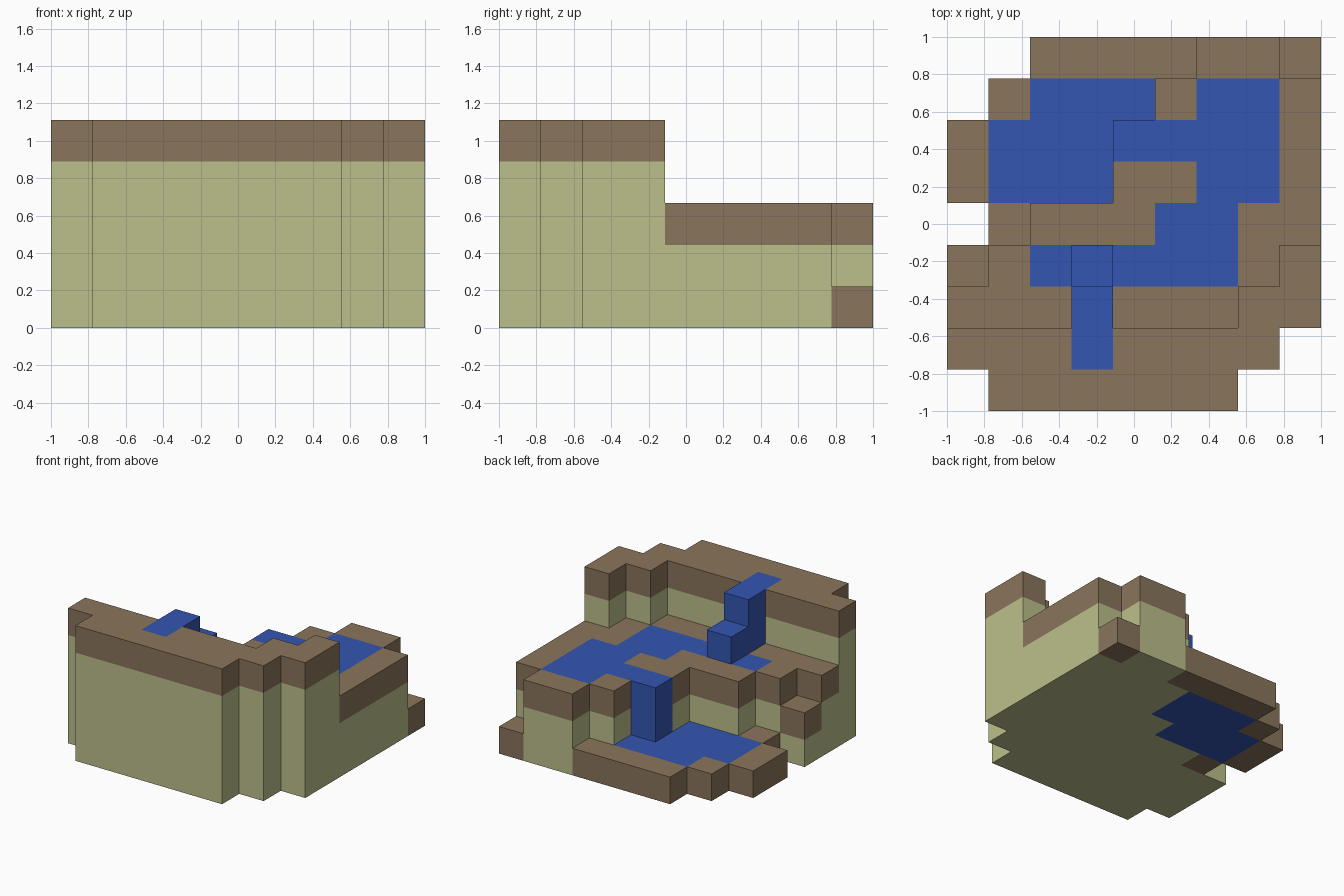
import bpy, bmesh
from math import radians
from mathutils import Vector

old = bpy.data.objects.get("Cube")
if old:
    bpy.data.objects.remove(old, do_unlink=True)

CELL = 2 / 9

# Plan of the terrain, back row first; one letter per square column
PLAN = [
    "..llllmml",
    ".lpppmssm",
    "lpppfsssm",
    "lpppmmssm",
    ".lmmmssmm",
    "kmscsssmh",
    "mmmtmmmhh",
    "hhhwhhhh.",
    ".hhhhhh..",
]

# Letter: layers of rock, total layers, covering part
KINDS = {
    "l": (0, 1, "soil"),    # low bank
    "k": (1, 2, "soil"),    # small ledge
    "m": (2, 3, "soil"),    # middle terrace
    "h": (4, 5, "soil"),    # high cliff
    "p": (0, 1, "water"),   # lower pool
    "s": (2, 3, "water"),   # stream on the terrace
    "f": (0, 3, "water"),   # lower waterfall
    "c": (2, 4, "water"),   # step of the upper waterfall
    "t": (2, 5, "water"),   # upper waterfall
    "w": (4, 5, "water"),   # spring on the cliff
}


def make_material(name, colour):
    mat = bpy.data.materials.new(name)
    mat.use_nodes = True
    mat.diffuse_color = (*colour, 1)
    mat.node_tree.nodes["Principled BSDF"].inputs["Base Color"].default_value = (*colour, 1)
    return mat


# Sort the blocks into rock, soil and water
blocks = {}
for j, row in enumerate(reversed(PLAN)):
    for i, letter in enumerate(row):
        if letter in KINDS:
            rock, total, cover = KINDS[letter]
            for k in range(total):
                blocks[i, j, k] = "rock" if k < rock else cover


def build_part(name, kind, mat):
    """Join the outer faces of all blocks of one kind into a mesh."""
    bm = bmesh.new()
    for cell, found in blocks.items():
        if found != kind:
            continue
        for axis in range(3):
            for side in (-1, 1):
                step = Vector((0, 0, 0))
                step[axis] = side
                if tuple(int(a + b) for a, b in zip(cell, step)) in blocks:
                    continue
                # Square on this side, wound outwards
                u, v = Vector((0, 0, 0)), Vector((0, 0, 0))
                u[(axis + 1) % 3] = 0.5
                v[(axis + 2) % 3] = 0.5 * side
                mid = Vector(cell) + Vector((0.5, 0.5, 0.5)) + step / 2
                ring = [mid - u - v, mid + u - v, mid + u + v, mid - u + v]
                bm.faces.new([bm.verts.new(p * CELL - Vector((1, 1, 0))) for p in ring])
    bmesh.ops.remove_doubles(bm, verts=bm.verts, dist=CELL / 100)
    # Merge neighbouring flat squares
    bmesh.ops.dissolve_limit(bm, angle_limit=radians(1), verts=bm.verts, edges=bm.edges)
    mesh = bpy.data.meshes.new(name)
    bm.to_mesh(mesh)
    bm.free()
    mesh.materials.append(mat)
    obj = bpy.data.objects.new(name, mesh)
    bpy.context.collection.objects.link(obj)


build_part("cliff_rock", "rock", make_material("pale green rock", (0.503, 0.521, 0.258)))
build_part("soil_cover", "soil", make_material("brown soil", (0.254, 0.178, 0.105)))
build_part("stream_and_falls", "water", make_material("blue water", (0.034, 0.093, 0.445)))
